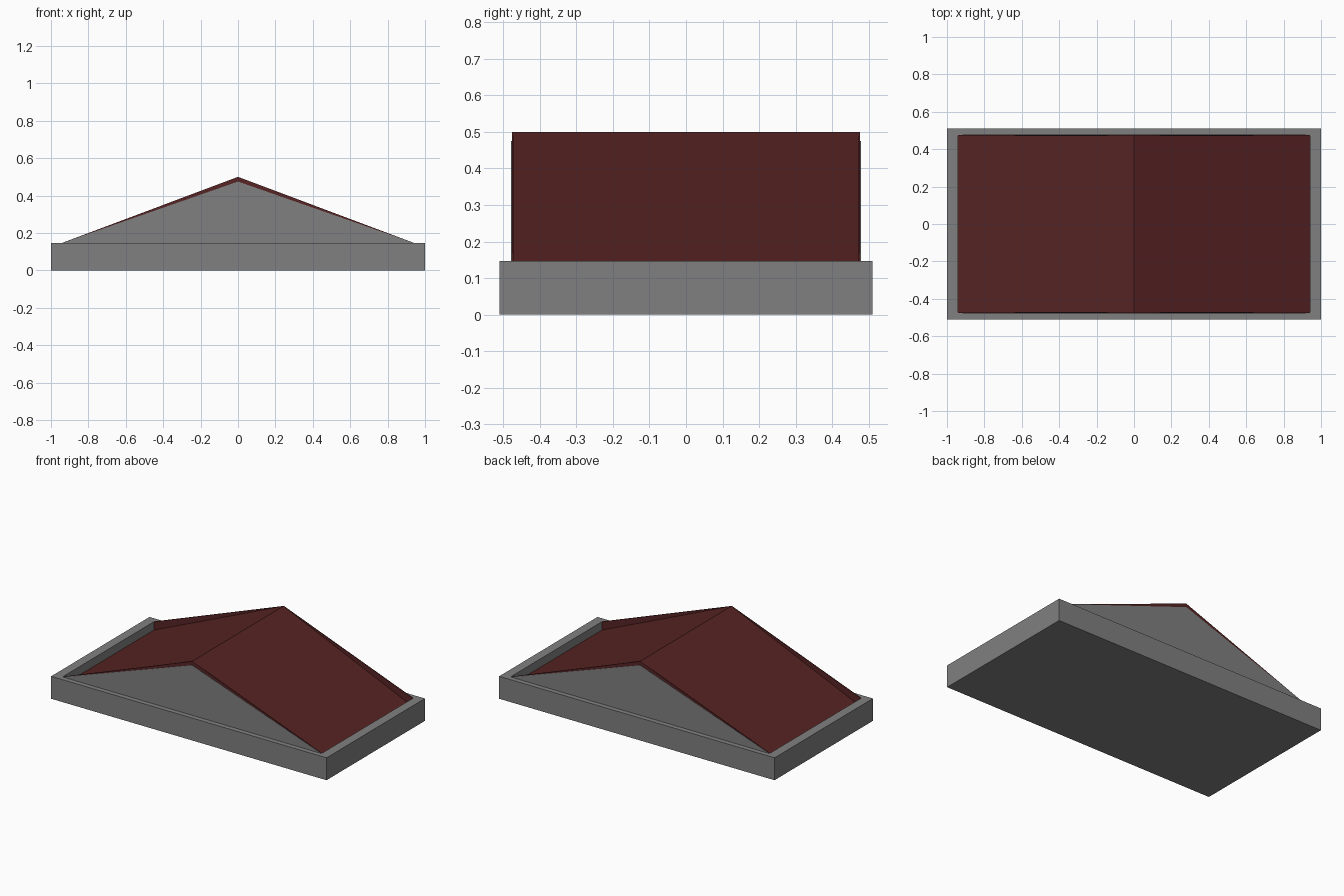
import bpy, bmesh

if "Cube" in bpy.data.objects:
    bpy.data.objects.remove(bpy.data.objects["Cube"])

EAVE_X, GABLE_Y = 0.94, 0.478      # inner edges of the stone rim
RIM_Z, EAVE_Z, RIDGE_Z = 0.147, 0.092, 0.5


def material(name, color):
    m = bpy.data.materials.new(name)
    m.diffuse_color = (*color, 1)
    m.use_nodes = True
    m.node_tree.nodes["Principled BSDF"].inputs["Base Color"].default_value = m.diffuse_color
    return m


stone = material("grey stone", (0.216, 0.216, 0.216))
tile = material("dark red tile", (0.095, 0.017, 0.017))


def finish(name, bm, mat):
    bmesh.ops.recalc_face_normals(bm, faces=bm.faces)
    me = bpy.data.meshes.new(name)
    bm.to_mesh(me)
    bm.free()
    me.materials.append(mat)
    ob = bpy.data.objects.new(name, me)
    bpy.context.collection.objects.link(ob)
    return ob


def prism(name, profile, y0, y1, mat):
    """Extrude an x-z profile from y0 to y1."""
    bm = bmesh.new()
    face = bm.faces.new([bm.verts.new((x, y0, z)) for x, z in profile])
    new = bmesh.ops.extrude_face_region(bm, geom=[face])["geom"]
    verts = [v for v in new if isinstance(v, bmesh.types.BMVert)]
    bmesh.ops.translate(bm, verts=verts, vec=(0, y1 - y0, 0))
    return finish(name, bm, mat)


# base block with a raised rim around a sunken top
bm = bmesh.new()
bmesh.ops.create_cube(bm, size=1)
for v in bm.verts:
    v.co = (v.co.x * 2, v.co.y * 1.02, (v.co.z + 0.5) * RIM_Z)
bm.faces.ensure_lookup_table()
top = max(bm.faces, key=lambda f: f.calc_center_median().z)
bmesh.ops.inset_individual(bm, faces=[top], thickness=0.02)
for v in top.verts:
    v.co.x = EAVE_X if v.co.x > 0 else -EAVE_X
    v.co.y = GABLE_Y if v.co.y > 0 else -GABLE_Y
down = bmesh.ops.extrude_face_region(bm, geom=[top])["geom"]
for v in down:
    if isinstance(v, bmesh.types.BMVert):
        v.co.z = EAVE_Z - 0.03
if top.is_valid:
    bm.faces.remove(top)
finish("base_with_rim", bm, stone)

# roof slopes, dipping below the rim at the eaves
prism("roof", [(-EAVE_X, EAVE_Z - 0.02), (EAVE_X, EAVE_Z - 0.02),
               (EAVE_X, EAVE_Z), (0, RIDGE_Z), (-EAVE_X, EAVE_Z)],
      -GABLE_Y + 0.006, GABLE_Y - 0.006, tile)

# gable ends: red verge plate with a grey wall in front
for side, label in ((-1, "front"), (1, "back")):
    for part, peak, y0, y1, mat in (
            ("verge", RIDGE_Z, GABLE_Y - 0.007, GABLE_Y - 0.002, tile),
            ("gable_wall", 0.475, GABLE_Y - 0.003, GABLE_Y, stone)):
        prism(f"{label}_{part}",
              [(-EAVE_X, EAVE_Z - 0.02), (EAVE_X, EAVE_Z - 0.02),
               (EAVE_X, RIM_Z), (0, peak), (-EAVE_X, RIM_Z)],
              side * y0, side * y1, mat)
